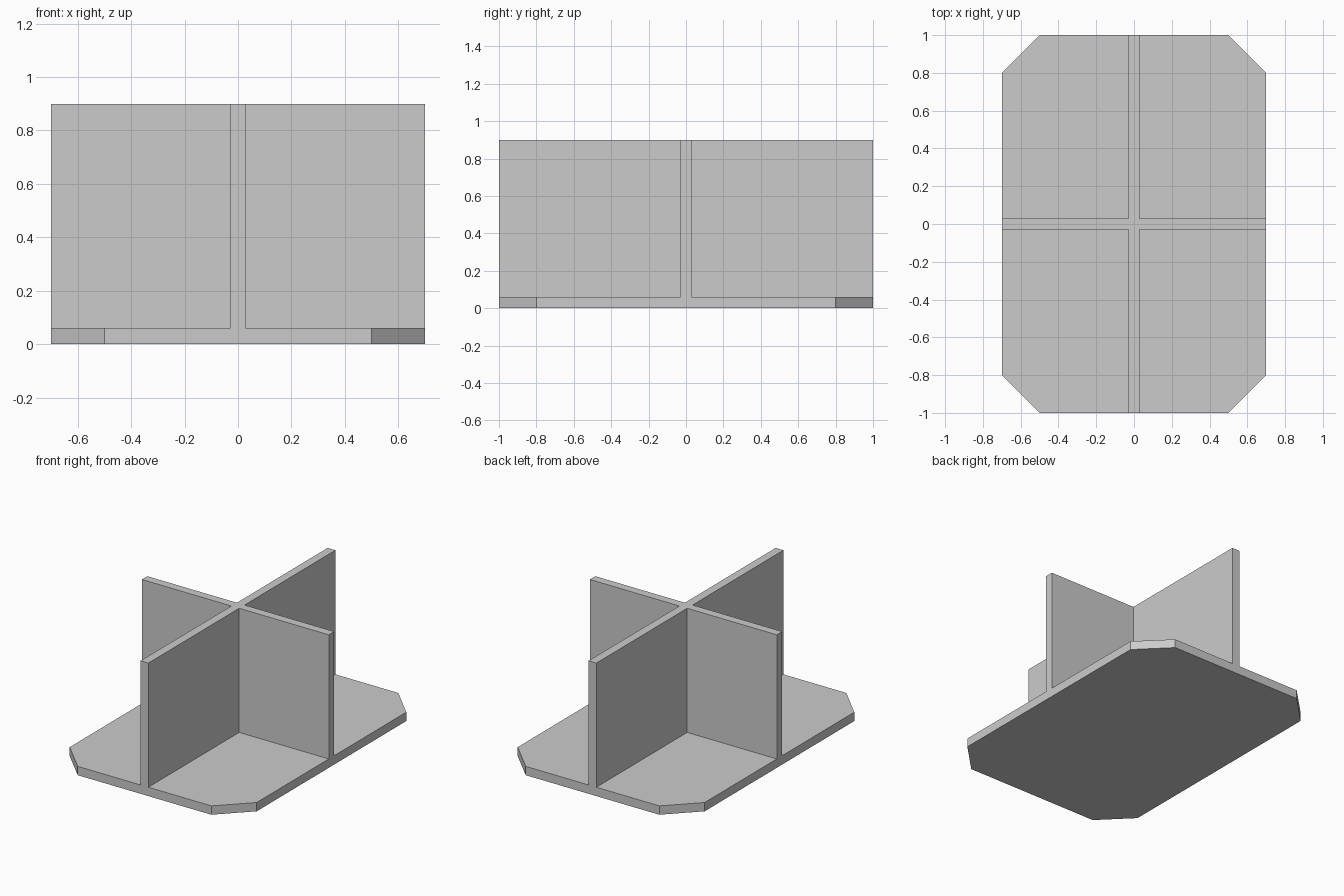
import bpy
import bmesh
from mathutils import Vector

cube = bpy.data.objects.get("Cube")
if cube:
    bpy.data.objects.remove(cube, do_unlink=True)

HALF_X, HALF_Y, CHAMFER = 0.7, 1.0, 0.2
BASE_H, TOTAL_H, HALF_WALL = 0.06, 0.9, 0.029

# Plain grey material
grey = bpy.data.materials.new("light grey")
grey.use_nodes = True
colour = (0.6, 0.6, 0.6, 1)
grey.diffuse_color = colour
for node in grey.node_tree.nodes:
    if node.type == 'BSDF_PRINCIPLED':
        node.inputs["Base Color"].default_value = colour


def raise_faces(bm, faces, height):
    """Extrude faces straight up by height."""
    result = bmesh.ops.extrude_face_region(bm, geom=faces)
    verts = [g for g in result["geom"] if isinstance(g, bmesh.types.BMVert)]
    bmesh.ops.translate(bm, verts=verts, vec=(0, 0, height))


# Base plate outline with cut corners
bm = bmesh.new()
outline = []
for sx, sy in ((1, 1), (-1, 1), (-1, -1), (1, -1)):
    corner = [(sx * HALF_X, sy * (HALF_Y - CHAMFER), 0),
              (sx * (HALF_X - CHAMFER), sy * HALF_Y, 0)]
    outline += corner if sx * sy > 0 else corner[::-1]
bm.faces.new([bm.verts.new(p) for p in outline])
raise_faces(bm, bm.faces[:], BASE_H)
bmesh.ops.recalc_face_normals(bm, faces=bm.faces[:])

# Cut the plate along both sides of each divider
for axis in (Vector((1, 0, 0)), Vector((0, 1, 0))):
    for side in (-HALF_WALL, HALF_WALL):
        bmesh.ops.bisect_plane(bm, geom=bm.verts[:] + bm.edges[:] + bm.faces[:],
                               plane_co=axis * side, plane_no=axis)

# Raise the crossing dividers from the strips on top of the plate
strips = []
for face in bm.faces:
    c = face.calc_center_median()
    if c.z > BASE_H - 0.001 and min(abs(c.x), abs(c.y)) < HALF_WALL / 2:
        strips.append(face)
raise_faces(bm, strips, TOTAL_H - BASE_H)

# Merge flat regions into single clean faces
bmesh.ops.recalc_face_normals(bm, faces=bm.faces[:])
bmesh.ops.dissolve_limit(bm, angle_limit=0.01, verts=bm.verts[:], edges=bm.edges[:])

mesh = bpy.data.meshes.new("base_with_crossed_dividers")
bm.to_mesh(mesh)
bm.free()
mesh.materials.append(grey)
model = bpy.data.objects.new("base_with_crossed_dividers", mesh)
bpy.context.collection.objects.link(model)
